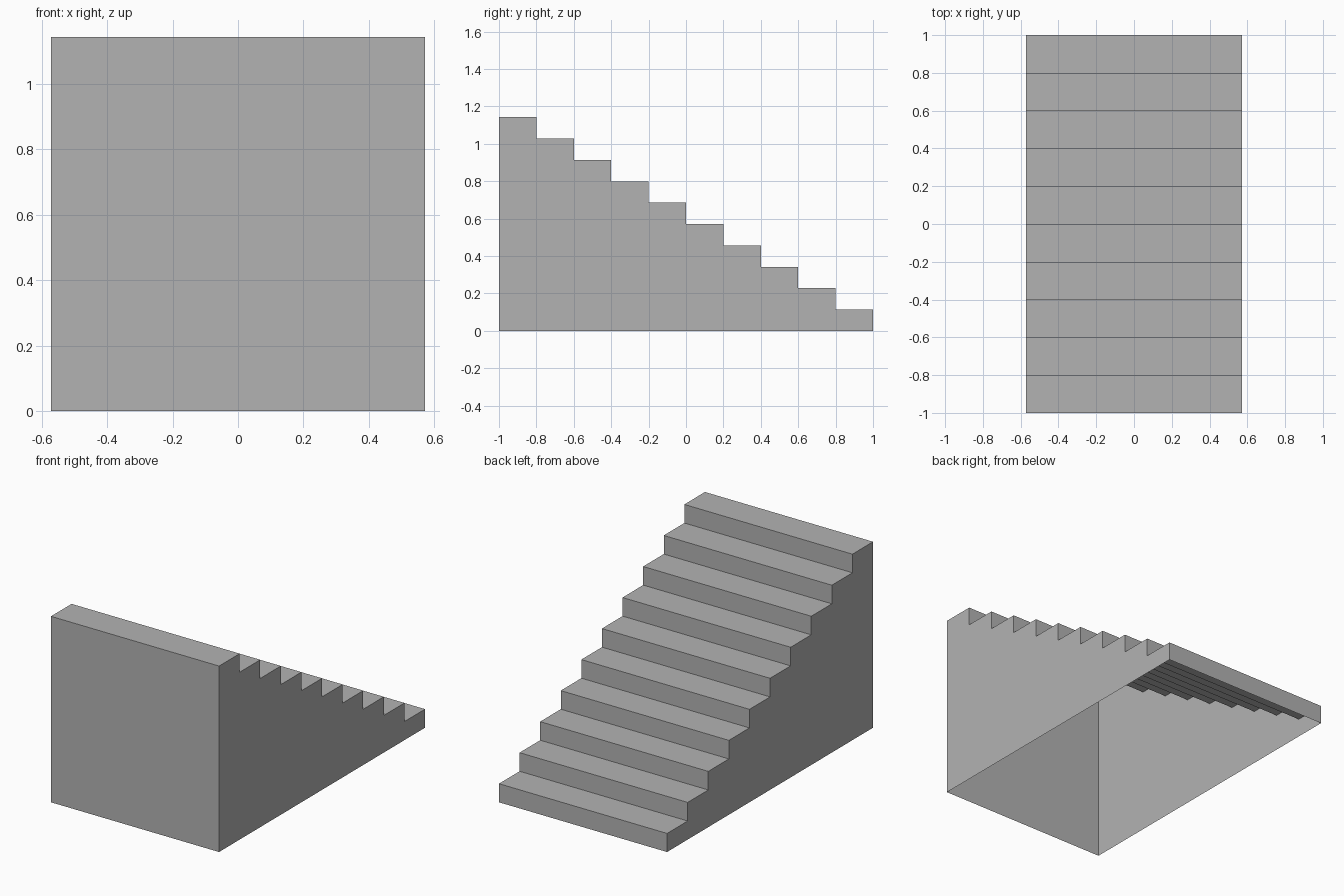
import bpy
import bmesh

STEPS = 10
HALF_WIDTH = 0.5714
RISE = 1.1429 / STEPS
RUN = 2 / STEPS

cube = bpy.data.objects.get("Cube")
if cube:
    bpy.data.objects.remove(cube, do_unlink=True)

# Plain grey material
grey = bpy.data.materials.new("plain_grey")
grey.use_nodes = True
colour = (0.45, 0.45, 0.45, 1)
grey.diffuse_color = colour
grey.node_tree.nodes["Principled BSDF"].inputs["Base Color"].default_value = colour

# Side profile: up the tall front wall, then down the steps to the back
profile = [(-1, 0)]
for i in range(STEPS):
    height = (STEPS - i) * RISE
    profile += [(-1 + i * RUN, height), (-1 + (i + 1) * RUN, height)]
profile.append((1, 0))

bm = bmesh.new()
right = [bm.verts.new((-HALF_WIDTH, y, z)) for y, z in profile]
left = [bm.verts.new((HALF_WIDTH, y, z)) for y, z in profile]

# Side walls
bm.faces.new(right)
bm.faces.new(left)

# Front wall, treads and risers; the underside stays open
for i in range(len(profile) - 1):
    bm.faces.new((right[i], right[i + 1], left[i + 1], left[i]))

# Turn every face outward
bm.normal_update()
for face in bm.faces:
    n = face.normal
    centre = face.calc_center_median()
    if abs(n.x) > 0.5:
        flip = n.x * centre.x < 0
    elif abs(n.z) > 0.5:
        flip = n.z < 0
    else:
        front = centre.y < -1 + RUN / 2
        flip = (n.y > 0) == front
    if flip:
        face.normal_flip()

mesh = bpy.data.meshes.new("staircase")
bm.to_mesh(mesh)
bm.free()
mesh.materials.append(grey)
staircase = bpy.data.objects.new("staircase", mesh)
bpy.context.scene.collection.objects.link(staircase)
